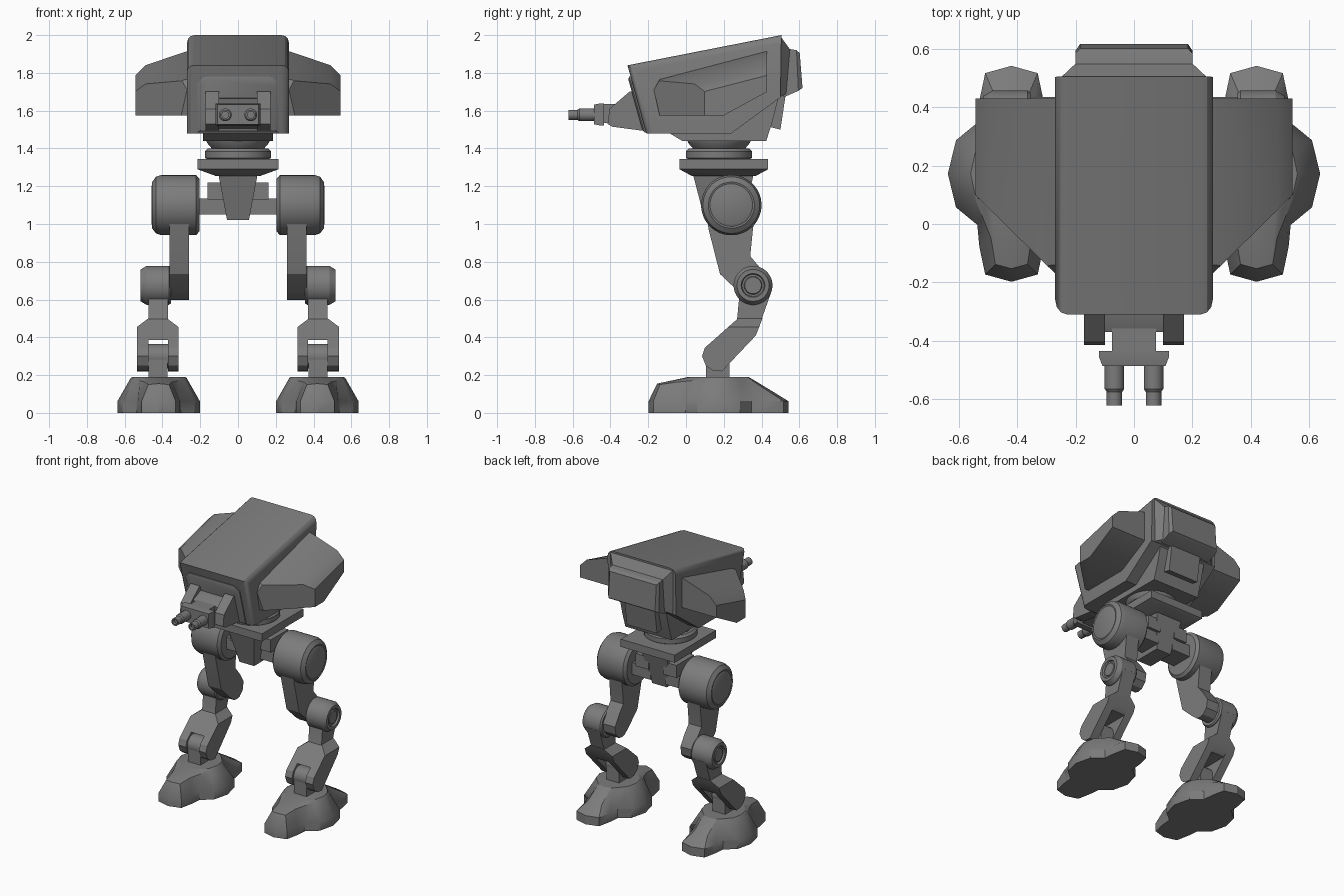
import bpy, bmesh, math
from mathutils import Vector

if "Cube" in bpy.data.objects:
    bpy.data.objects.remove(bpy.data.objects["Cube"])

grey = bpy.data.materials.new("armour grey")
grey.diffuse_color = (0.2, 0.2, 0.2, 1)
grey.use_nodes = True
grey.node_tree.nodes["Principled BSDF"].inputs["Base Color"].default_value = grey.diffuse_color


def finish(name, bm, mirror=False):
    bmesh.ops.recalc_face_normals(bm, faces=bm.faces)
    me = bpy.data.meshes.new(name)
    bm.to_mesh(me)
    bm.free()
    me.materials.append(grey)
    ob = bpy.data.objects.new(name, me)
    bpy.context.collection.objects.link(ob)
    if mirror:
        ob.modifiers.new("Mirror", 'MIRROR').use_mirror_merge = False
    return ob


def loft_bm(rings):
    """Skin a list of equal-length rings and cap both ends."""
    bm = bmesh.new()
    vs = [[bm.verts.new(p) for p in r] for r in rings]
    n = len(vs[0])
    for a, b in zip(vs, vs[1:]):
        for i in range(n):
            j = (i + 1) % n
            bm.faces.new((a[i], a[j], b[j], b[i]))
    bm.faces.new(vs[0])
    bm.faces.new(vs[-1][::-1])
    return bm


def loft(name, rings, mirror=False):
    return finish(name, loft_bm(rings), mirror)


def slab(yz, x0, x1):
    return [[(x, y, z) for y, z in yz] for x in (x0, x1)]


def box(name, x0, x1, y0, y1, z0, z1, mirror=False):
    return loft(name, slab([(y0, z0), (y1, z0), (y1, z1), (y0, z1)], x0, x1), mirror)


def lathe(name, prof, c, axis, mirror=False, n=32):
    """Turn (radius, position) pairs around an axis through c."""
    rings = []
    for r, t in prof:
        ring = []
        for i in range(n):
            a = 2 * math.pi * (i + .5) / n
            u, v = r * math.cos(a), r * math.sin(a)
            ring.append({'x': (t, c[0] + u, c[1] + v), 'y': (c[0] + u, t, c[1] + v),
                         'z': (c[0] + u, c[1] + v, t)}[axis])
        rings.append(ring)
    return loft(name, rings, mirror)


def rect_z(hx, y0, y1, z):
    return [(-hx, y0, z), (hx, y0, z), (hx, y1, z), (-hx, y1, z)]


def cut(bm, co, no):
    bmesh.ops.bisect_plane(bm, geom=bm.verts[:] + bm.edges[:] + bm.faces[:],
                           plane_co=co, plane_no=Vector(no).normalized(), clear_outer=True)
    bmesh.ops.holes_fill(bm, edges=[e for e in bm.edges if e.is_boundary])


# --- head shell with rounded upper and front corners
bm = loft_bm(slab([(-.31, 1.84), (.505, 2.0), (.50, 1.67), (.24, 1.48), (-.21, 1.48)], -.27, .27))
soft = [e for e in bm.edges if abs(e.verts[0].co.x - e.verts[1].co.x) < .01
        and (min(v.co.z for v in e.verts) > 1.8 or max(v.co.y for v in e.verts) < -.2)]
bmesh.ops.bevel(bm, geom=soft, offset=.04, segments=3, profile=.5, affect='EDGES')
finish("head_shell", bm)


# --- rear of the head
def rear_ring(hx, top, bot):
    return [(-hx, *top), (hx, *top), (hx, *bot), (-hx, *bot)]


loft("rear_frame", [rear_ring(.25, (.503, 1.99), (.495, 1.67)),
                    rear_ring(.20, (.55, 1.925), (.53, 1.69))])
loft("rear_hatch", [rear_ring(.20, (.53, 1.93), (.515, 1.67)), rear_ring(.20, (.585, 1.92), (.595, 1.705)),
                    rear_ring(.185, (.602, 1.905), (.617, 1.72))])
loft("rear_vent", slab([(.40, 1.68), (.53, 1.70), (.50, 1.50), (.44, 1.515)], -.12, .12))
loft("belly", slab([(-.12, 1.5), (-.02, 1.44), (.425, 1.44), (.46, 1.55), (.49, 1.67), (.2, 1.6)], -.185, .185))


# --- front panel, two stepped plates following the sloped face
def front_ring(hx, z0, z1, out, ch=.035):
    pts = [(-hx, z0), (hx, z0), (hx, z1 - ch), (hx - ch, z1), (-hx + ch, z1), (-hx, z1 - ch)]
    return [(x, -.31 + (1.84 - z) * .278 - out, z) for x, z in pts]


loft("front_panel", [front_ring(.215, 1.485, 1.78, -.03), front_ring(.215, 1.485, 1.78, .008),
                     front_ring(.20, 1.495, 1.765, .016)])

# --- gun mount and twin guns
loft("gun_cheek", slab([(-.22, 1.71), (-.30, 1.70), (-.405, 1.61), (-.415, 1.53), (-.39, 1.515), (-.20, 1.49)],
                       .10, .172), True)
loft("gun_cradle", slab([(-.22, 1.67), (-.29, 1.665), (-.37, 1.63), (-.37, 1.53), (-.20, 1.50)], -.10, .10))
box("gun_neck", -.075, .075, -.45, -.35, 1.535, 1.635)
loft("gun_block", [[(x * s, y, 1.58 + z * s) for x, z in ((-.12, -.058), (.12, -.058), (.12, .058), (-.12, .058))]
                   for y, s in ((-.435, 1), (-.455, 1), (-.487, .9))])
lathe("gun_barrel", [(.034, -.46), (.034, -.565), (.027, -.575), (.027, -.622), (.018, -.622), (.018, -.60)],
      (.067, 1.578), 'y', True, 20)

# --- side pods, trimmed by a front slant, a roof slope and a shoulder chamfer
bm = loft_bm(slab([(-.17, 1.71), (-.14, 1.765), (.43, 1.915), (.43, 1.70), (.20, 1.575), (-.14, 1.575)], .25, .543))
cut(bm, (.27, -.17, 1.7), (.27, -.275, 0))
cut(bm, (.27, .43, 1.915), (.34, -.257, 1))
cut(bm, (.49, .43, 1.84), (1, -.257, 1))
finish("side_pod", bm, True)

# --- neck and waist
lathe("neck", [(.17, 1.45), (.165, 1.43), (.135, 1.395), (.135, 1.36)], (0, .175), 'z')
lathe("turn_ring", [(.16, 1.34), (.175, 1.35), (.175, 1.385), (.16, 1.40)], (0, .175), 'z')
loft("waist_plate", [rect_z(.215, -.035, .435, 1.345), rect_z(.215, -.035, .435, 1.29),
                     rect_z(.12, .03, .37, 1.255)])
loft("hip_block", [rect_z(.105, .035, .36, 1.27), rect_z(.058, .10, .30, 1.02)])
box("hip_axle", .06, .23, .16, .32, 1.05, 1.135, True)
box("hip_bracket", .06, .162, .14, .34, 1.13, 1.22, True)

# --- hip, thigh and knee
lathe("hip_drum", [(.14, .205), (.16, .222), (.16, .405), (.15, .435), (.122, .455), (.113, .452), (.10, .458)],
      (.24, 1.10), 'x', True, 40)
loft("thigh", slab([(.10, 1.1), (.12, .97), (.18, .735), (.28, .64), (.325, .605), (.355, .598), (.39, .605),
                    (.425, .64), (.435, .70), (.39, .77), (.34, .83), (.355, .98), (.38, 1.1)], .26, .362), True)
lathe("knee_drum", [(.095, .355), (.103, .365), (.103, .485), (.085, .515), (.063, .515), (.058, .503),
                    (.048, .503), (.044, .51), (.038, .51)], (.355, .675), 'x', True)

# --- shin, with a fork round the ankle
loft("shin_upper", slab([(.29, .70), (.27, .49), (.25, .44), (.37, .41), (.455, .65), (.42, .71)],
                        .37, .475), True)
bm = loft_bm(slab([(.275, .50), (.10, .345), (.085, .30), (.105, .25), (.14, .225), (.19, .22), (.37, .41),
                   (.405, .50)], .475, .535))
cut(bm, (.535, 0, .455), (.045, 0, .06))
finish("shin_fork_outer", bm, True)
bm = loft_bm(slab([(.275, .50), (.10, .345), (.085, .30), (.105, .25), (.14, .225), (.19, .22), (.37, .41),
                   (.405, .50)], .315, .37))
cut(bm, (.315, 0, .455), (-.045, 0, .06))
finish("shin_fork_inner", bm, True)
loft("shin_bridge", slab([(.275, .50), (.145, .385), (.345, .385), (.37, .41), (.405, .50)], .37, .475), True)
lathe("ankle_pivot", [(.065, .37), (.065, .475)], (.167, .30), 'x', True, 24)
box("ankle_post", .372, .473, .105, .23, .17, .30, True)

# --- four-lobed foot: each ring is given as one quarter, then reflected
BASE = [(0, -.37, 0), (.09, -.345, 0), (.11, -.25, 0), (.117, -.175, 0), (.19, -.115, 0), (.218, 0, 0)]
LIP = [(x, y, .062) for x, y, z in BASE]
SHOULDER = [(0, -.325, .155), (.055, -.31, .15), (.07, -.22, .163), (.10, -.145, .17), (.13, -.08, .183),
            (.148, 0, .185)]
TOP = [(0, -.16, .19), (.05, -.15, .19), (.065, -.135, .19), (.09, -.11, .19), (.125, -.07, .19), (.14, 0, .19)]


def foot_ring(q, heel_drop=0):
    back = [(x, -y - heel_drop * abs(y) * .15, z - heel_drop * .035 * min(1, (y / .3) ** 2)) for x, y, z in q]
    right = q + back[-2::-1]
    left = [(-x, y, z) for x, y, z in right[-2:0:-1]]
    return [(x + .42, y + .172, z) for x, y, z in right + left]


loft("foot", [foot_ring(BASE), foot_ring(LIP), foot_ring(SHOULDER, 1), foot_ring(TOP)], True)

# --- soft shading with crisp edges
bpy.ops.object.select_all(action='SELECT')
bpy.context.view_layer.objects.active = bpy.data.objects["head_shell"]
bpy.ops.object.shade_smooth_by_angle(angle=math.radians(30))
